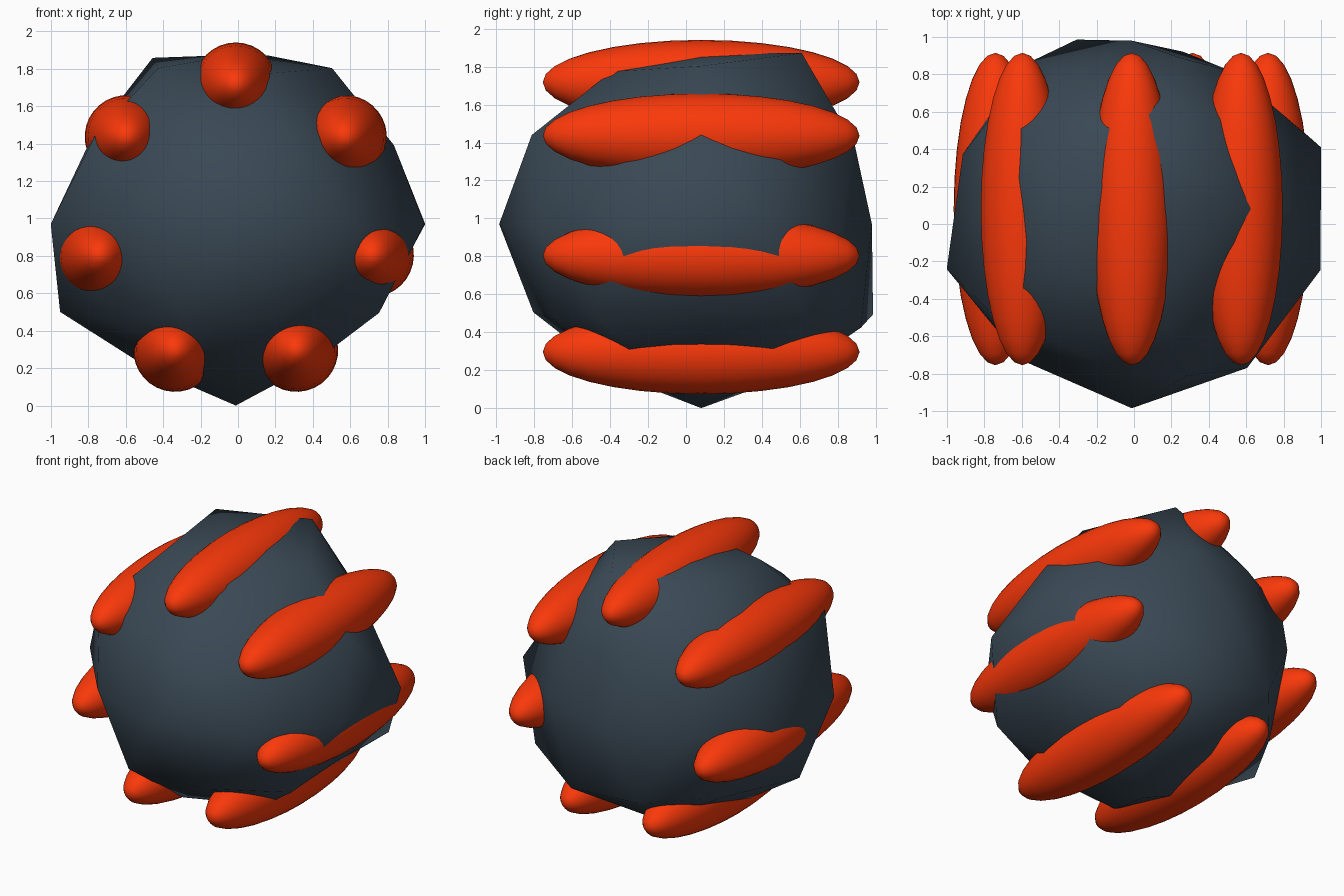
import bpy, math
from mathutils import Vector

if "Cube" in bpy.data.objects:
    bpy.data.objects.remove(bpy.data.objects["Cube"])

CENTRE = Vector((-0.012, 0.08, 0.97))

def material(name, rgb):
    m = bpy.data.materials.new(name)
    m.diffuse_color = (*rgb, 1)
    m.use_nodes = True
    m.node_tree.nodes["Principled BSDF"].inputs["Base Color"].default_value = m.diffuse_color
    return m

dark = material("dark_slate", (0.042, 0.066, 0.09))
orange = material("orange", (0.96, 0.04, 0.003))

# Lumpy core: low-poly ball, each ring of vertices pushed in or out
# ring height: (first angle, radii going round)
RINGS = {
    1.0: (0, [0.905]),
    0.851: (0, [0.98, 1.06, 1.045, 0.98, 0.945]),
    0.526: (36, [0.90, 0.93, 0.90, 0.97, 0.87]),
    0.447: (0, [0.945, 0.95, 1.0, 1.045, 1.05]),
    0.0: (18, [1.065, 0.91, 0.90, 0.96, 0.95, 1.04, 1.0, 1.065, 1.05, 1.06]),
    -0.447: (36, [1.05, 1.065, 1.05, 1.04, 1.06]),
    -0.526: (0, [0.88, 1.04, 0.96, 0.96, 0.96]),
    -0.851: (36, [0.90, 0.94, 0.90, 0.93, 0.90]),
    -1.0: (0, [0.97]),
}
bpy.ops.mesh.primitive_ico_sphere_add(subdivisions=2, radius=1, location=CENTRE)
core = bpy.context.object
core.name = "lumpy_core"
for v in core.data.vertices:
    d = v.co.normalized()
    start, radii = RINGS[min(RINGS, key=lambda z: abs(z - d.z))]
    n = len(radii)
    angle = math.degrees(math.atan2(d.y, d.x))
    v.co = d * radii[round((angle - start) * n / 360) % n]
core.data.materials.append(dark)
bpy.ops.object.shade_smooth()

# Ring of seven long pods lying front to back
for i in range(7):
    a = math.tau * i / 7
    offset = Vector((math.sin(a), 0, math.cos(a))) * 0.748
    bpy.ops.mesh.primitive_uv_sphere_add(segments=32, ring_count=16, radius=1)
    pod = bpy.context.object
    pod.name = f"pod_{i + 1}"
    for v in pod.data.vertices:
        x, y, z = v.co
        v.co = (x * 0.223, -z * 0.835, y * 0.223)
    pod.location = CENTRE + offset
    pod.rotation_euler = (0, a, 0)
    pod.data.materials.append(orange)
    bpy.ops.object.shade_smooth()
